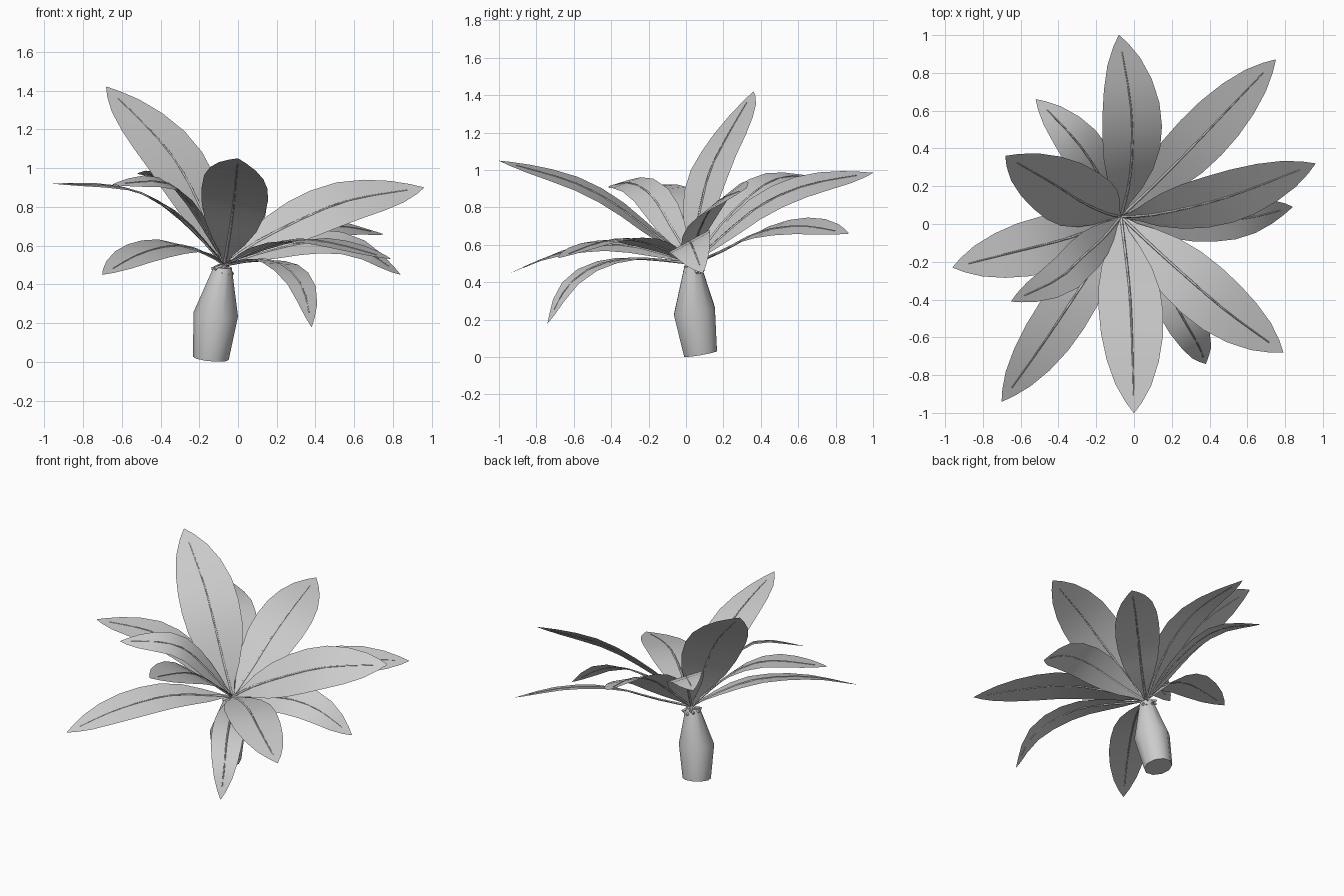
import bpy, bmesh, math
from mathutils import Vector

if "Cube" in bpy.data.objects:
    bpy.data.objects.remove(bpy.data.objects["Cube"])

ROOT = Vector((-0.07, 0.04, 0.5))
# blade outline: (position along midrib, fraction of half width)
OUTLINE = [(0, .05), (.08, .2), (.17, .5), (.28, .78), (.4, .95), (.52, 1), (.64, .96),
           (.76, .81), (.87, .56), (.95, .26), (1, 0.01)]


def make_object(name, bm, angle=None):
    me = bpy.data.meshes.new(name)
    bm.to_mesh(me)
    bm.free()
    for p in me.polygons:
        p.use_smooth = True
    ob = bpy.data.objects.new(name, me)
    bpy.context.collection.objects.link(ob)
    if angle:
        bpy.ops.object.select_all(action='DESELECT')
        ob.select_set(True)
        bpy.context.view_layer.objects.active = ob
        bpy.ops.object.shade_smooth_by_angle(angle=math.radians(angle))
    return ob


def dense_path(pts, n=12):
    """Catmull-Rom curve through the points."""
    p = [2 * pts[0] - pts[1]] + pts + [2 * pts[-1] - pts[-2]]
    out = []
    for i in range(1, len(p) - 2):
        a, b, c, d = p[i - 1:i + 3]
        for k in range(n):
            t = k / n
            out.append(0.5 * (2 * b + (c - a) * t + (2 * a - 5 * b + 4 * c - d) * t ** 2
                              + (3 * b - a - 3 * c + d) * t ** 3))
    return out + [pts[-1]]


def at(path, f):
    """Point and tangent at a fraction of the path length."""
    seg = [(b - a).length for a, b in zip(path, path[1:])]
    d = f * sum(seg)
    for i, s in enumerate(seg):
        if d <= s or i == len(seg) - 1:
            break
        d -= s
    a, b = path[i], path[i + 1]
    lo, hi = path[max(i - 3, 0)], path[min(i + 4, len(path) - 1)]
    return a.lerp(b, min(d / s, 1)), (hi - lo).normalized()


def leaf(name, width, slope, *pts):
    path = dense_path([ROOT] + [Vector(p) for p in pts])
    out = path[-1] - ROOT
    right = Vector((out.y, -out.x, 0)).normalized()
    roll = math.atan(slope)
    # blade
    bm = bmesh.new()
    rows = []
    for f, w in OUTLINE:
        p, t = at(path, f)
        r = (right - t * right.dot(t)).normalized()
        side = r * math.cos(roll) + r.cross(t) * math.sin(roll)
        rows.append([bm.verts.new(p + side * (k * w * width / 2)) for k in (-1, 0, 1)])
    for a, b in zip(rows, rows[1:]):
        for k in (0, 1):
            bm.faces.new((a[k], a[k + 1], b[k + 1], b[k]))
    make_object(name + "_blade", bm)
    # stem running along the blade, poking out behind the crown
    first = (path[1] - path[0]).normalized()
    stem = [ROOT - first * 0.07] + [at(path, i / 10 * 0.92)[0] for i in range(11)]
    cu = bpy.data.curves.new(name + "_stem", 'CURVE')
    cu.dimensions = '3D'
    cu.bevel_depth = 0.009
    cu.bevel_resolution = 0
    cu.use_fill_caps = True
    sp = cu.splines.new('POLY')
    sp.points.add(len(stem) - 1)
    for i, (q, p) in enumerate(zip(sp.points, stem)):
        q.co = (*p, 1)
        q.radius = 1 - 0.65 * i / (len(stem) - 1)
    bpy.context.collection.objects.link(bpy.data.objects.new(name + "_stem", cu))


# trunk: leaning, bulging, open-grown stump
bm = bmesh.new()
SIDES = 10
rings = []
for x, y, z, r in [(-.14, .078, .018, .092), (-.115, .045, .245, .115), (-.078, .035, .49, .046)]:
    ring = []
    for i in range(SIDES):
        a = math.tau * i / SIDES
        dx, dy = r * math.cos(a), r * math.sin(a)
        ring.append(bm.verts.new((x + dx, y + dy, z - 0.09 * dx + 0.17 * dy)))
    rings.append(ring)
for a, b in zip(rings, rings[1:]):
    for i in range(SIDES):
        j = (i + 1) % SIDES
        bm.faces.new((a[i], a[j], b[j], b[i]))
bm.faces.new(rings[0][::-1])
bm.faces.new(rings[-1])
make_object("trunk", bm, 40)

# leaves, clockwise from the back
leaf("back_leaf", .34, -.4, (-.03, .2, .65), (-.01, .4, .81), (-.02, .65, .92), (-.08, 1, .985))
leaf("back_right_leaf", .30, -.35, (.1, .2, .57), (.3, .4, .67), (.52, .63, .7), (.75, .87, .66))
leaf("right_upper_leaf", .34, -.75, (.1, .05, .62), (.38, .11, .76), (.6, .18, .84), (.96, .32, .9))
leaf("right_lower_leaf", .25, -.55, (.15, .01, .57), (.4, .015, .62), (.62, .035, .59), (.84, .09, .45))
leaf("front_right_leaf", .32, -.05, (.1, -.12, .58), (.3, -.3, .63), (.5, -.47, .61), (.79, -.68, .53))
leaf("front_drooping_leaf", .21, .05, (.05, -.15, .52), (.16, -.32, .525), (.26, -.5, .48),
     (.34, -.64, .37), (.38, -.74, .18))
leaf("front_leaf", .35, .25, (-.04, -.2, .68), (-.02, -.4, .83), (-.01, -.62, .94), (0, -1, 1.05))
leaf("front_left_leaf", .28, .25, (-.15, -.12, .55), (-.3, -.36, .6), (-.5, -.66, .56), (-.7, -.94, .45))
leaf("left_small_leaf", .22, .35, (-.16, -.07, .68), (-.28, -.18, .86), (-.4, -.29, .93), (-.65, -.41, .915))
leaf("left_leaf", .30, .1, (-.25, -.04, .7), (-.4, -.09, .82), (-.6, -.14, .9), (-.96, -.23, .92))
leaf("left_tall_leaf", .38, .45, (-.15, .06, .7), (-.28, .12, .97), (-.42, .21, 1.16), (-.68, .36, 1.42))
leaf("back_left_leaf", .25, -.3, (-.14, .18, .7), (-.24, .35, .87), (-.35, .49, .955), (-.52, .66, .97))
